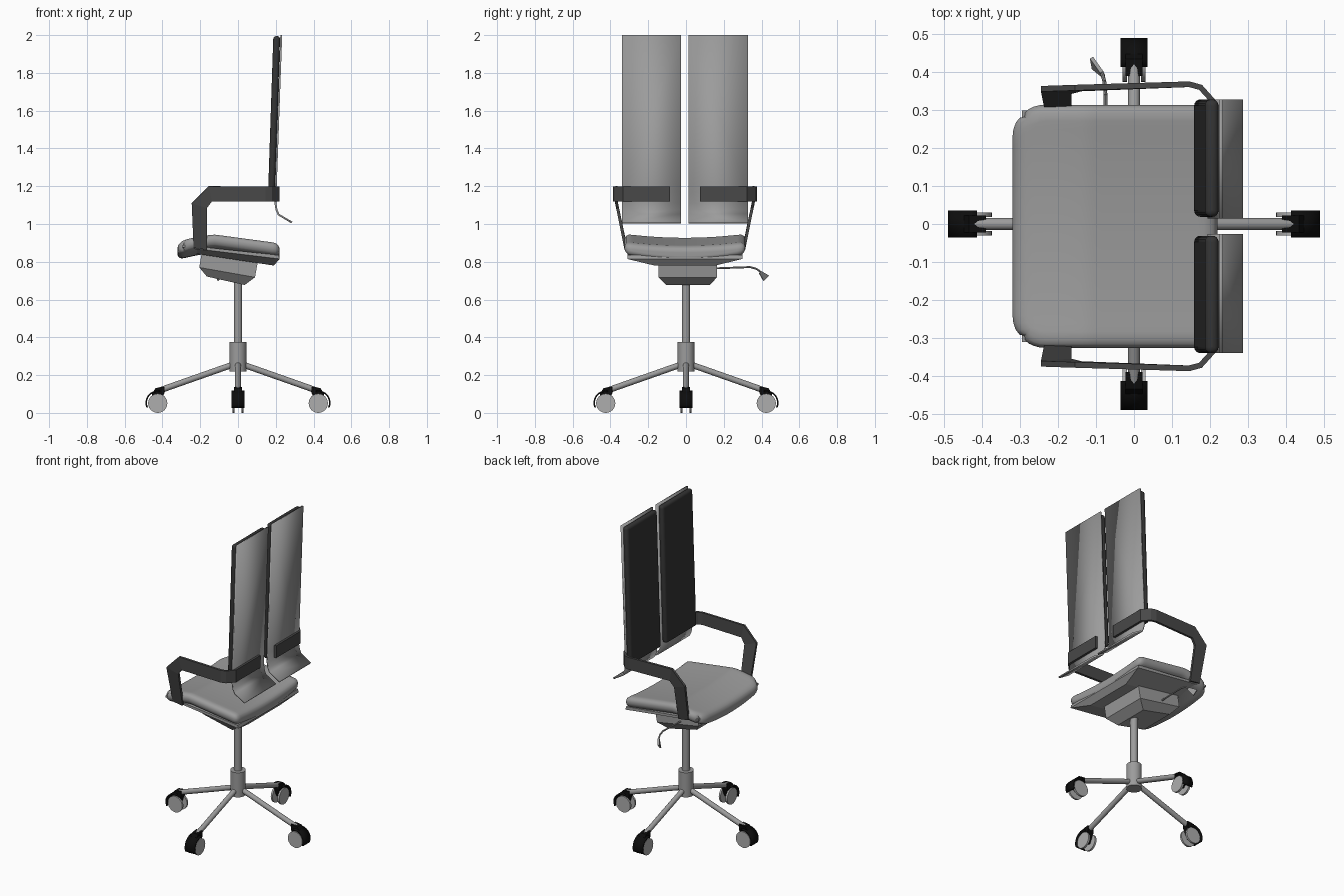
import bpy, bmesh, math
from mathutils import Matrix, Vector

cube = bpy.data.objects.get("Cube")
if cube:
    bpy.data.objects.remove(cube, do_unlink=True)

YC = -0.006  # mirror line of the seat and back


def material(name, v):
    m = bpy.data.materials.new(name)
    m.use_nodes = True
    m.diffuse_color = (v, v, v, 1)
    bsdf = m.node_tree.nodes["Principled BSDF"]
    bsdf.inputs["Base Color"].default_value = (v, v, v, 1)
    bsdf.inputs["Roughness"].default_value = 0.6
    return m


GREY = material("mid grey", 0.33)
WHEEL = material("wheel grey", 0.42)
ARM = material("charcoal", 0.065)
PAD = material("dark cushion", 0.035)
BLACK = material("black", 0.004)


def finish(name, bm, mat, smooth=None):
    bmesh.ops.recalc_face_normals(bm, faces=bm.faces)
    mesh = bpy.data.meshes.new(name)
    bm.to_mesh(mesh)
    bm.free()
    mesh.materials.append(mat)
    ob = bpy.data.objects.new(name, mesh)
    bpy.context.collection.objects.link(ob)
    if smooth:
        bpy.ops.object.select_all(action='DESELECT')
        bpy.context.view_layer.objects.active = ob
        ob.select_set(True)
        bpy.ops.object.shade_smooth_by_angle(angle=math.radians(smooth))
    return ob


def loft(name, rings, mat, smooth=None):
    """Skin closed rings of points and cap both ends."""
    bm = bmesh.new()
    loops = [[bm.verts.new(p) for p in ring] for ring in rings]
    n = len(loops[0])
    for a, b in zip(loops, loops[1:]):
        for i in range(n):
            j = (i + 1) % n
            bm.faces.new((a[i], a[j], b[j], b[i]))
    bm.faces.new(loops[0])
    bm.faces.new(loops[-1])
    return finish(name, bm, mat, smooth)


def strip(name, pairs, thick, mat, smooth=None):
    """Flat bar running through pairs of edge points."""
    bm = bmesh.new()
    rows = [[bm.verts.new(p) for p in pair] for pair in pairs]
    for a, b in zip(rows, rows[1:]):
        bm.faces.new((a[0], a[1], b[1], b[0]))
    ob = finish(name, bm, mat, smooth)
    mod = ob.modifiers.new("thickness", 'SOLIDIFY')
    mod.thickness = thick
    mod.offset = 0
    return ob


def tube(name, a, b, r, mat, sides=16):
    a, b = Vector(a), Vector(b)
    rot = (b - a).to_track_quat('Z', 'Y')
    ring = [rot @ Vector((r * math.cos(t), r * math.sin(t), 0))
            for t in (2 * math.pi * i / sides for i in range(sides))]
    return loft(name, [[a + p for p in ring], [b + p for p in ring]], mat, 40)


def rect(x0, x1, hy, z0, z1, yc=YC):
    """Four corners of a rectangle that slopes from z0 to z1 along x."""
    return [(x0, yc - hy, z0), (x1, yc - hy, z1), (x1, yc + hy, z1), (x0, yc + hy, z0)]


# Seat cushion: rounded block with round front corners, dished across
def seat_cushion():
    half, r, corner = Vector((0.27, 0.32, 0.033)), 0.032, 0.085
    bm = bmesh.new()
    bmesh.ops.create_cube(bm, size=2)
    bmesh.ops.subdivide_edges(bm, edges=bm.edges[:], cuts=29, use_grid_fill=True)
    for v in bm.verts:
        p = Vector([c * h for c, h in zip(v.co, half)])
        core = Vector([max(-h + r, min(h - r, c)) for c, h in zip(p, half)])
        d = p - core
        if d.length > 0:
            p = core + d * (max(map(abs, d)) / d.length)
        dx, dy = half.x - corner + p.x, abs(p.y) - half.y + corner
        if dx < 0 and dy > 0:
            k = max(-dx, dy) / math.hypot(dx, dy)
            p.x = -half.x + corner + dx * k
            p.y = math.copysign(half.y - corner + dy * k, p.y)
        x = p.x - 0.05
        side = (p.y / half.y) ** 2
        crown = 0.915 - 0.4 * max(0, -0.12 - x) ** 1.5 - 0.135 * max(0, x + 0.12)
        p.z += crown - (1 - side) * (0.021 if p.z > 0 else 0.036)
        v.co = (x, p.y + YC, p.z)
    finish("seat_cushion", bm, GREY, 50)


seat_cushion()

# Seat pan and tilt mechanism
loft("seat_pan", [rect(-0.295, 0.215, 0.305, 0.89, 0.835),
                  rect(-0.295, 0.22, 0.305, 0.877, 0.815),
                  rect(-0.285, 0.19, 0.16, 0.852, 0.78)], GREY)
loft("tilt_mechanism", [rect(-0.19, 0.105, 0.155, 0.86, 0.80, 0.01),
                        rect(-0.205, 0.09, 0.155, 0.77, 0.718, 0.01),
                        rect(-0.165, 0.035, 0.115, 0.722, 0.677, 0.01)], GREY)

# Height lever with its paddle
path = [(-0.075, 0.15, 0.765), (-0.075, 0.34, 0.772), (-0.078, 0.375, 0.762), (-0.085, 0.4, 0.742)]
for a, b in zip(path, path[1:]):
    tube("lever_rod", a, b, 0.005, GREY, 8)
strip("lever_paddle", [((-0.08, 0.388, 0.738), (-0.085, 0.4, 0.75)),
                       ((-0.107, 0.41, 0.70), (-0.112, 0.438, 0.728))], 0.01, GREY)

# Two-part back: curved shell, padded cushion and armrest on each side
for s, side in ((1, "left"), (-1, "right")):
    def at(x, y, z):
        return (x, YC + s * y, z)

    profile = [(0.229, 2.0), (0.199, 1.17), (0.198, 1.11), (0.204, 1.075),
               (0.215, 1.05), (0.285, 1.008)]
    strip("back_shell_" + side, [(at(x, 0.02, z), at(x, 0.334, z)) for x, z in profile],
          0.01, GREY, 30)

    pad = []
    for z, x in ((1.125, 0.158), (1.995, 0.187)):
        pad.append([at(x, 0.025, z), at(x + 0.036, 0.025, z),
                    at(x + 0.036, 0.334, z), at(x, 0.334, z)])
    ob = loft("back_cushion_" + side, pad, PAD, 50)
    mod = ob.modifiers.new("soft edges", 'BEVEL')
    mod.width = 0.016
    mod.segments = 4

    bar = [(at(-0.235, 0.312, 0.875), at(-0.165, 0.312, 0.865)),
           (at(-0.245, 0.362, 1.11), at(-0.165, 0.356, 1.085)),
           (at(-0.155, 0.365, 1.2), at(-0.138, 0.363, 1.12))]
    for x, y in ((0.145, 0.374), (0.175, 0.366), (0.212, 0.325), (0.212, 0.08)):
        bar.append((at(x, y, 1.198), at(x, y, 1.12)))
    strip("armrest_" + side, bar, 0.015, ARM)

# Column and hub
tube("column", (0, 0, 0.3), (0, 0, 0.72), 0.022, GREY, 24)
tube("hub", (0, 0, 0.218), (0, 0, 0.375), 0.045, GREY, 24)

# Four legs, each with a twin-wheel caster
for k in range(4):
    turn = Matrix.Rotation(k * math.pi / 2, 4, 'Z')
    parts = [tube("leg", (0.02, 0, 0.258), (0.415, 0, 0.119), 0.016, GREY, 12)]
    for y in (-0.03, 0.018):
        parts.append(tube("caster_wheel", (0.425, y, 0.051), (0.425, y + 0.012, 0.051),
                          0.051, WHEEL, 24))
    parts.append(tube("caster_axle", (0.425, -0.02, 0.051), (0.425, 0.02, 0.051), 0.012, BLACK))
    arc = []
    for i in range(10):
        t = math.radians(-25 + i * 14)
        x, z = 0.425 + 0.061 * math.cos(t), 0.054 + 0.061 * math.sin(t)
        arc.append(((x, -0.035, z), (x, 0.035, z)))
    parts.append(strip("caster_hood", arc, 0.008, BLACK, 30))
    parts.append(loft("caster_mount", [rect(0.39, 0.435, 0.022, 0.138, 0.132, 0),
                                       rect(0.39, 0.455, 0.022, 0.105, 0.105, 0),
                                       rect(0.41, 0.46, 0.016, 0.05, 0.05, 0)], BLACK))
    for ob in parts:
        ob.data.transform(turn)
